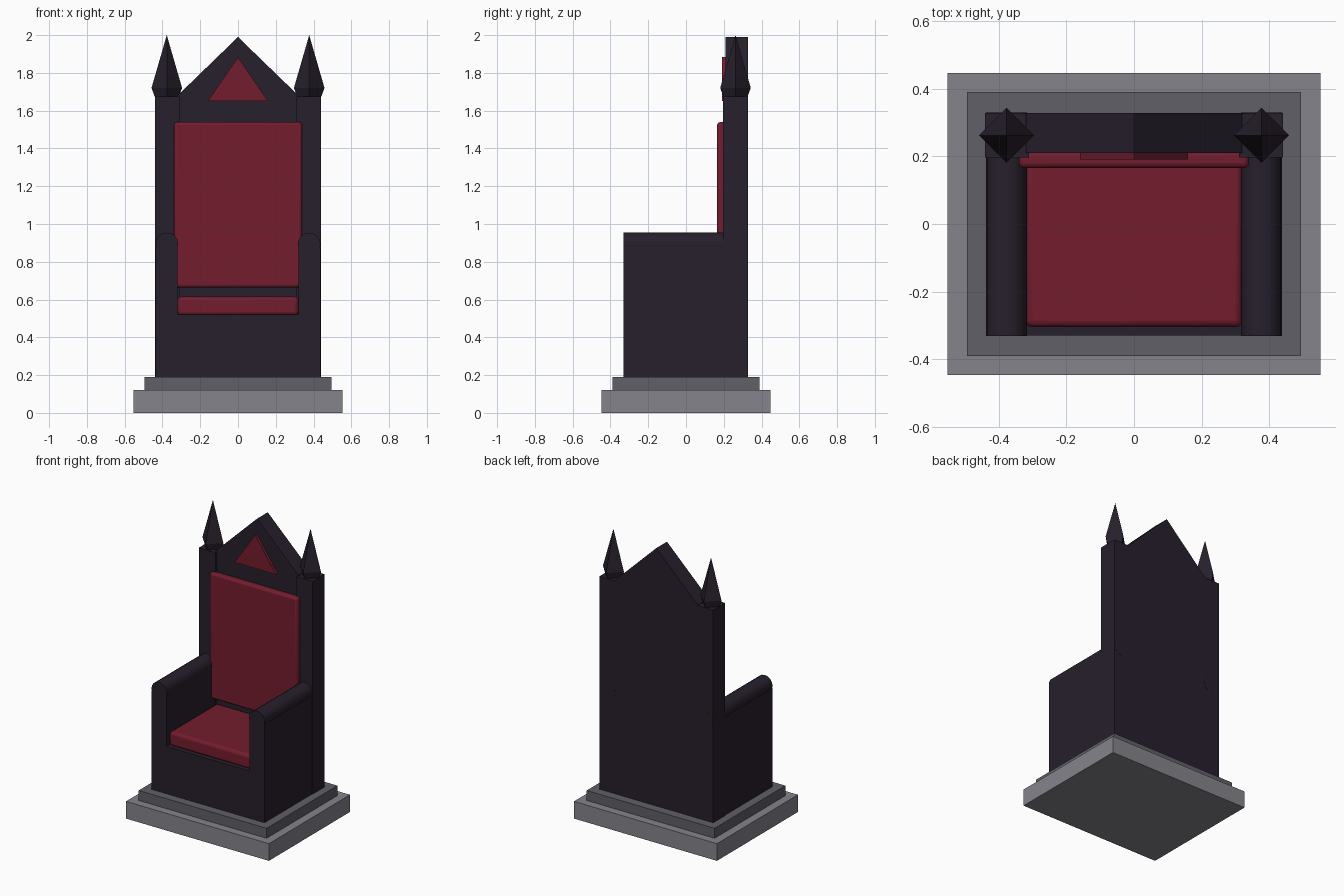
import bpy
import math

if "Cube" in bpy.data.objects:
    bpy.data.objects.remove(bpy.data.objects["Cube"])


def material(name, rgb):
    m = bpy.data.materials.new(name)
    m.diffuse_color = (*rgb, 1)
    m.use_nodes = True
    m.node_tree.nodes["Principled BSDF"].inputs["Base Color"].default_value = m.diffuse_color
    return m


WOOD = material("dark_wood", (0.020, 0.014, 0.025))
RED = material("red_cloth", (0.17, 0.012, 0.027))
STONE = material("light_stone", (0.23, 0.23, 0.26))
STONE_DARK = material("dark_stone", (0.115, 0.115, 0.135))


def finish(name, mat):
    o = bpy.context.object
    o.name = name
    o.data.materials.append(mat)
    return o


def box(name, x, y, z, mat, bevel=0):
    """Box from (min, max) ranges, optionally with rounded edges."""
    bpy.ops.mesh.primitive_cube_add(size=1, location=[(a + b) / 2 for a, b in (x, y, z)])
    o = finish(name, mat)
    o.scale = [b - a for a, b in (x, y, z)]
    bpy.ops.object.transform_apply(location=False, rotation=False, scale=True)
    if bevel:
        m = o.modifiers.new("round_edges", 'BEVEL')
        m.width, m.segments = bevel, 3
        bpy.ops.object.shade_smooth_by_angle(angle=math.radians(35))
    return o


def prism(name, profile, y0, y1, mat):
    """Closed x-z profile extruded along y."""
    n = len(profile)
    verts = [(x, y, z) for y in (y0, y1) for x, z in profile]
    faces = [tuple(range(n)), tuple(reversed(range(n, 2 * n)))]
    faces += [(i, i + n, (i + 1) % n + n, (i + 1) % n) for i in range(n)]
    me = bpy.data.meshes.new(name)
    me.from_pydata(verts, [], faces)
    me.materials.append(mat)
    o = bpy.data.objects.new(name, me)
    bpy.context.collection.objects.link(o)
    return o


# Stepped stone plinth
box("plinth_lower", (-.552, .552), (-.447, .447), (0, .12), STONE)
box("plinth_upper", (-.494, .494), (-.39, .39), (.12, .19), STONE_DARK)

# Seat block and its cushion
box("seat_block", (-.33, .33), (-.33, .22), (.19, .52), WOOD)
box("seat_cushion", (-.32, .32), (-.305, .22), (.515, .615), RED, .02)

# Gabled back panel with padding and triangular inlay
prism("back_panel", [(-.32, .19), (.32, .19), (.32, 1.68), (0, 1.99), (-.32, 1.68)], .21, .328, WOOD)
box("back_cushion", (-.34, .34), (.165, .215), (.663, 1.54), RED, .016)
prism("gable_inlay", [(-.16, 1.65), (.16, 1.65), (0, 1.883)], .19, .22, RED)

for side, s in (("left", -1), ("right", 1)):
    # Back post
    box(side + "_post", sorted((s * .31, s * .44)), (.196, .328), (.19, 1.675), WOOD)

    # Four-sided spire on the post
    for part, r1, r2, z0, z1 in (("base", .062, .081, 1.67, 1.72), ("tip", .081, 0, 1.72, 2.0)):
        bpy.ops.mesh.primitive_cone_add(vertices=4, radius1=r1, radius2=r2, depth=z1 - z0,
                                        location=(s * .377, .262, (z0 + z1) / 2))
        finish(f"{side}_spire_{part}", WOOD)

    # Arm panel with a round rail on top
    box(side + "_arm_panel", sorted((s * .32, s * .436)), (-.33, .22), (.19, .877), WOOD)
    bpy.ops.mesh.primitive_cylinder_add(vertices=16, radius=.06, depth=.66,
                                        location=(s * .377, -.001, .894),
                                        rotation=(math.pi / 2, 0, 0))
    finish(side + "_arm_rail", WOOD)
    bpy.ops.object.shade_smooth_by_angle(angle=math.radians(35))
